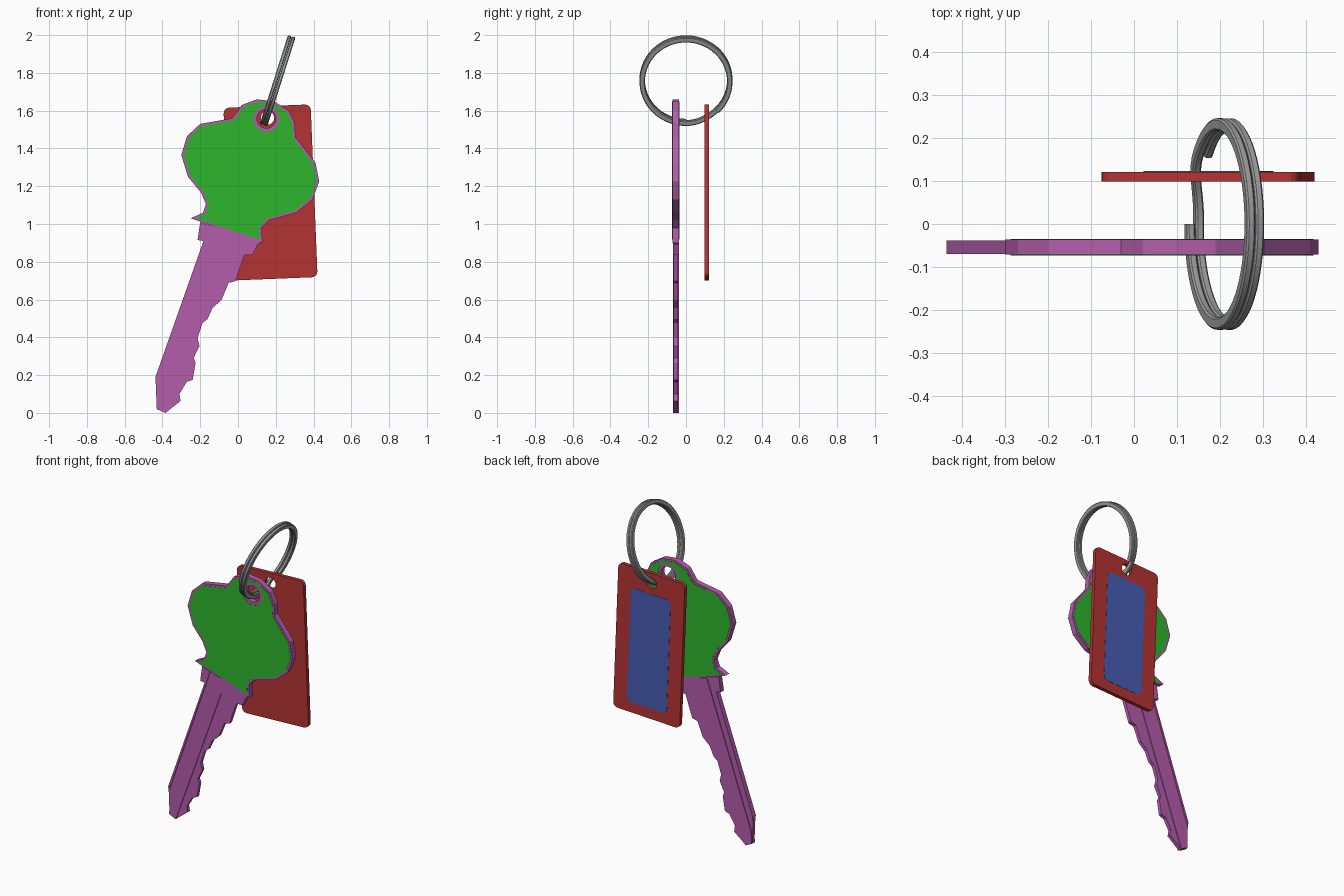
import bpy, bmesh
from math import sin, cos, pi, radians
from mathutils import Vector

cube = bpy.data.objects.get("Cube")
if cube:
    bpy.data.objects.remove(cube, do_unlink=True)


def material(name, rgb):
    mat = bpy.data.materials.new(name)
    mat.use_nodes = True
    color = (*rgb, 1)
    mat.diffuse_color = color
    mat.node_tree.nodes["Principled BSDF"].inputs["Base Color"].default_value = color
    return mat


purple = material("purple metal", (.46, .11, .41))
green = material("green cover", (.026, .47, .026))
red = material("red tag", (.46, .034, .034))
blue = material("blue label", (.065, .11, .46))
steel = material("grey steel", (.33, .33, .33))


def add_mesh(name, mesh, mat):
    obj = bpy.data.objects.new(name, mesh)
    bpy.context.collection.objects.link(obj)
    mesh.materials.clear()
    mesh.materials.append(mat)
    return obj


def slab(name, loops, y, half, mat):
    """Extrude closed x-z loops (outline, then holes) by half on each side of y."""
    curve = bpy.data.curves.new(name, 'CURVE')
    curve.dimensions = '2D'
    curve.fill_mode = 'BOTH'
    curve.extrude = half
    for loop in loops:
        spline = curve.splines.new('POLY')
        spline.points.add(len(loop) - 1)
        for point, (x, z) in zip(spline.points, loop):
            point.co = (x, z, 0, 1)
        spline.use_cyclic_u = True
    temp = bpy.data.objects.new(name + " curve", curve)
    bpy.context.collection.objects.link(temp)
    bpy.context.view_layer.update()
    graph = bpy.context.evaluated_depsgraph_get()
    mesh = bpy.data.meshes.new_from_object(temp.evaluated_get(graph))
    bpy.data.objects.remove(temp, do_unlink=True)
    bm = bmesh.new()
    bm.from_mesh(mesh)
    bmesh.ops.remove_doubles(bm, verts=bm.verts, dist=.0001)
    for v in bm.verts:
        v.co = (v.co.x, y - v.co.z, v.co.y)
    bmesh.ops.recalc_face_normals(bm, faces=bm.faces)
    for face in bm.faces:
        face.smooth = False
    bm.to_mesh(mesh)
    bm.free()
    return add_mesh(name, mesh, mat)


def circle(cx, cz, r, n=20):
    return [(cx + r * cos(2 * pi * i / n), cz + r * sin(2 * pi * i / n)) for i in range(n)]


def inset(loop, d):
    """Move a clockwise outline inward by d."""
    pts = [Vector(p) for p in loop]
    out = []
    for i, p in enumerate(pts):
        a = (p - pts[i - 1]).normalized()
        b = (pts[(i + 1) % len(pts)] - p).normalized()
        na, nb = Vector((a.y, -a.x)), Vector((b.y, -b.x))
        out.append(p + (na + nb) * d / max(1 + na.dot(nb), .4))
    return out


def rounded_rect(w, h, r, cz=0, steps=4):
    pts = []
    for k, (sx, sz) in enumerate([(1, 1), (-1, 1), (-1, -1), (1, -1)]):
        for i in range(steps + 1):
            a = pi / 2 * (k + i / steps)
            pts.append((sx * (w / 2 - r) + r * cos(a), cz + sz * (h / 2 - r) + r * sin(a)))
    return pts


# Key head with green covers on both faces
KEY_Y = -.054
HOLE = (.15, 1.557)
head = [(-.03, 1.56), (.02, 1.63), (.1, 1.66), (.19, 1.65), (.27, 1.6), (.3, 1.535),
        (.305, 1.46), (.41, 1.325), (.43, 1.225), (.395, 1.13), (.31, 1.06),
        (.165, 1.02), (.125, .98), (.13, .9), (-.25, 1.03), (-.185, 1.06),
        (-.17, 1.105), (-.195, 1.165), (-.265, 1.25), (-.3, 1.365), (-.27, 1.465),
        (-.2, 1.53)]
slab("key_head", [head, circle(*HOLE, .05)], KEY_Y, .0175, purple)
for side, label in ((-1, "front"), (1, "back")):
    slab("key_cover_" + label, [inset(head, .012), circle(*HOLE, .068)],
         KEY_Y + side * .0175, .0015, green)

# Key blade: thin toothed core, with raised strips that leave a groove between them
shoulder = [(.034, .836), (.077, .836), (.103, .889), (.124, .91)]
tip = [(-.43, .02), (-.384, 0)]
blade = [(-.2, 1.01), (-.214, .915), (-.183, .91), (-.437, .19), *tip,
         (-.304, .063), (-.31, .1), (-.272, .164), (-.24, .175), (-.225, .265),
         (-.235, .29), (-.204, .354), (-.214, .397), (-.188, .476), (-.161, .497),
         (-.135, .555), (-.087, .598), (-.05, .688), (-.013, .698), *shoulder]
slab("blade_core", [blade], KEY_Y, .011, purple)
slab("blade_back_strip", [blade[:4] + [(-.43, .17), (-.145, .99)]], KEY_Y, .016, purple)
slab("blade_middle_strip", [[(-.116, .98), (-.424, .1), *tip, (-.066, .879), *shoulder[1:]]],
     KEY_Y, .016, purple)

# Hanging tag with a hole, and a label on its back
TAG_Y = .11
TILT = radians(2.3)


def place(loop):
    return [(.172 + x * cos(TILT) - z * sin(TILT), 1.167 + x * sin(TILT) + z * cos(TILT))
            for x, z in loop]


slab("tag", [place(rounded_rect(.462, .915, .03)), place(circle(0, .395, .036))],
     TAG_Y, .0115, red)
slab("tag_label", [place(rounded_rect(.277, .72, .03, -.033))], TAG_Y + .0115, .0015, blue)

# Split ring: one flat wire that steps from the first coil to the second
LEAN = radians(17.6)
center = Vector((.21, 0, 1.759))
up = Vector((sin(LEAN), 0, cos(LEAN)))
axis = Vector((cos(LEAN), 0, -sin(LEAN)))
section = [(-.0145, -.006), (-.0145, .006), (-.01, .01), (.01, .01),
           (.0145, .006), (.0145, -.006), (.01, -.01), (-.01, -.01)]
bm = bmesh.new()
rings = []
STEPS = 112
END = 360 + 315
for i in range(STEPS + 1):
    deg = END * i / STEPS
    t = min(max((deg - 318) / 38, 0), 1)
    shift = .0108 * (2 * t * t * (3 - 2 * t) - 1)
    a = radians(deg)
    out = -up * cos(a) - Vector((0, 1, 0)) * sin(a)
    rings.append([bm.verts.new(center + out * (.232 + r) + axis * (shift + s))
                  for r, s in section])
for p, q in zip(rings, rings[1:]):
    for j in range(len(section)):
        k = (j + 1) % len(section)
        bm.faces.new((p[j], p[k], q[k], q[j]))
bm.faces.new(rings[0])
bm.faces.new(rings[-1])
bmesh.ops.recalc_face_normals(bm, faces=bm.faces)
mesh = bpy.data.meshes.new("split_ring")
bm.to_mesh(mesh)
bm.free()
ring = add_mesh("split_ring", mesh, steel)
bpy.ops.object.select_all(action='DESELECT')
ring.select_set(True)
bpy.context.view_layer.objects.active = ring
bpy.ops.object.shade_smooth_by_angle(angle=radians(30))
